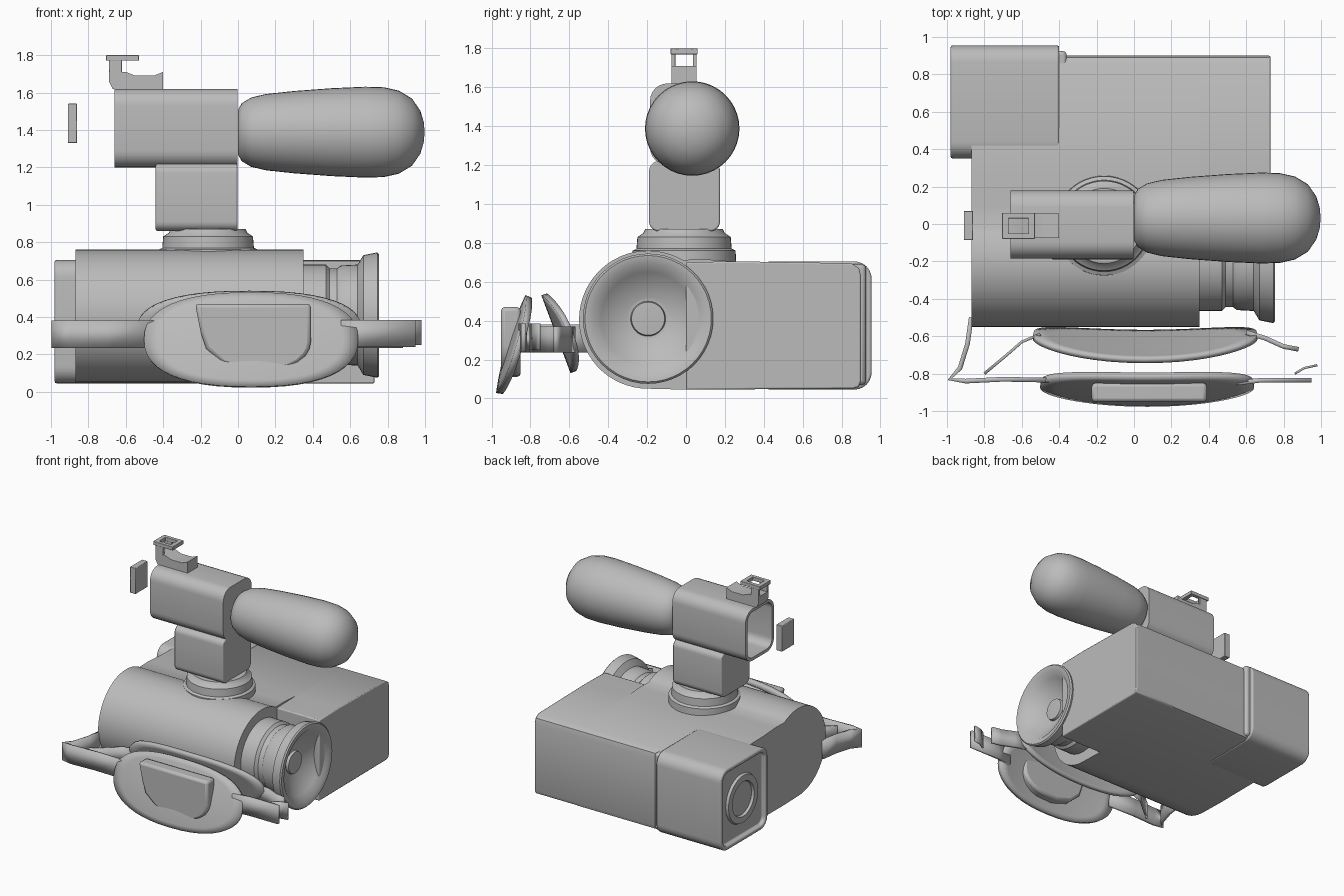
import bpy, bmesh, math
from mathutils import Vector

if "Cube" in bpy.data.objects:
    bpy.data.objects.remove(bpy.data.objects["Cube"], do_unlink=True)

grey = bpy.data.materials.new("plain grey")
grey.use_nodes = True
grey.diffuse_color = (0.5, 0.5, 0.5, 1)
grey.node_tree.nodes["Principled BSDF"].inputs["Base Color"].default_value = (0.5, 0.5, 0.5, 1)


def finish(name, bm, angle=35, solid=0, bevel=0):
    """Turn a bmesh into a shaded object, with optional thickness and bevel."""
    bmesh.ops.recalc_face_normals(bm, faces=bm.faces)
    mesh = bpy.data.meshes.new(name)
    bm.to_mesh(mesh)
    bm.free()
    mesh.materials.append(grey)
    ob = bpy.data.objects.new(name, mesh)
    bpy.context.collection.objects.link(ob)
    if solid:
        m = ob.modifiers.new("thickness", 'SOLIDIFY')
        m.thickness, m.offset = solid, 0
    if bevel:
        m = ob.modifiers.new("soft edges", 'BEVEL')
        m.width, m.segments = bevel, 2
        m.limit_method, m.angle_limit = 'ANGLE', math.radians(50)
    bpy.ops.object.select_all(action='DESELECT')
    ob.select_set(True)
    bpy.context.view_layer.objects.active = ob
    bpy.ops.object.shade_smooth_by_angle(angle=math.radians(angle))
    return ob


def rounded(a0, a1, b0, b1, r, seg=6):
    """Rounded rectangle outline."""
    pts = []
    corners = [(a1 - r, b1 - r), (a0 + r, b1 - r), (a0 + r, b0 + r), (a1 - r, b0 + r)]
    for k, (a, b) in enumerate(corners):
        for i in range(seg + 1):
            t = math.pi / 2 * (k + i / seg)
            pts.append((a + r * math.cos(t), b + r * math.sin(t)))
    return pts


def prism(name, outline, lo, hi, axis='x', recess=None, bevel=0):
    """Extrude an outline along an axis; recess = (rim, depth) hollows the low end."""
    bm = bmesh.new()
    place = (lambda a, b, c: (c, a, b)) if axis == 'x' else (lambda a, b, c: (a, c, b))
    base = bm.faces.new([bm.verts.new(place(a, b, lo)) for a, b in outline])
    top = bmesh.ops.extrude_face_region(bm, geom=[base], use_keep_orig=True)["geom"]
    shift = Vector(place(0, 0, hi - lo))
    bmesh.ops.translate(bm, vec=shift, verts=[v for v in top if isinstance(v, bmesh.types.BMVert)])
    bmesh.ops.recalc_face_normals(bm, faces=bm.faces)
    if recess:
        bmesh.ops.inset_region(bm, faces=[base], thickness=recess[0])
        inner = bmesh.ops.extrude_face_region(bm, geom=[base])["geom"]
        bmesh.ops.delete(bm, geom=[base], context='FACES')
        bmesh.ops.translate(bm, vec=shift.normalized() * recess[1],
                            verts=[v for v in inner if isinstance(v, bmesh.types.BMVert)])
    return finish(name, bm, bevel=bevel)


def block(name, lo, hi, bevel=0.008):
    return prism(name, [(lo[1], lo[2]), (hi[1], lo[2]), (hi[1], hi[2]), (lo[1], hi[2])],
                 lo[0], hi[0], bevel=bevel)


def lathe(name, profile, centre, axis='x', steps=48, angle=35):
    """Revolve (distance along axis, radius) points."""
    bm = bmesh.new()
    verts = []
    for d, r in profile:
        verts.append(bm.verts.new((d, 0, r) if axis == 'x' else (r, 0, d)))
    for a, b in zip(verts, verts[1:]):
        bm.edges.new((a, b))
    bmesh.ops.spin(bm, geom=bm.verts[:] + bm.edges[:], cent=(0, 0, 0), steps=steps,
                   axis=(1, 0, 0) if axis == 'x' else (0, 0, 1), angle=2 * math.pi)
    bmesh.ops.remove_doubles(bm, verts=bm.verts, dist=0.0005)
    bmesh.ops.translate(bm, vec=centre, verts=bm.verts)
    return finish(name, bm, angle)


def ribbon(name, path, z0, z1, thick=0.025):
    """Upright strap following an (x, y) path."""
    bm = bmesh.new()
    rows = [[bm.verts.new((x, y, z)) for z in (z0, z1)] for x, y in path]
    for a, b in zip(rows, rows[1:]):
        bm.faces.new((a[0], b[0], b[1], a[1]))
    return finish(name, bm, 50, solid=thick)


def pad(name, cx, cz, rx, rz, depth, thick, power=2.4, rings=7, steps=48):
    """Curved oval cushion; depth(u, v) gives y for u, v in -1..1."""
    bm = bmesh.new()
    mid = bm.verts.new((cx, depth(0, 0), cz))
    prev = None
    for k in range(1, rings + 1):
        ring = []
        for i in range(steps):
            t = 2 * math.pi * i / steps
            c, s = math.cos(t), math.sin(t)
            u = k / rings * math.copysign(abs(c) ** (2 / power), c)
            v = k / rings * math.copysign(abs(s) ** (2 / power), s)
            ring.append(bm.verts.new((cx + rx * u, depth(u, v), cz + rz * v)))
        for i in range(steps):
            j = (i + 1) % steps
            if prev:
                bm.faces.new((prev[i], ring[i], ring[j], prev[j]))
            else:
                bm.faces.new((mid, ring[i], ring[j]))
        prev = ring
    return finish(name, bm, 50, solid=thick)


# Main housing: round front barrel flowing into a boxy back
barrel = [(-0.195 + 0.355 * math.cos(math.radians(a)), 0.405 + 0.355 * math.sin(math.radians(a)))
          for a in range(60, 271, 6)]
back = [(0, 0.045), (0.86, 0.05), (0.89, 0.06), (0.9, 0.09),
        (0.9, 0.63), (0.89, 0.67), (0.85, 0.695), (0.25, 0.705), (0.1, 0.715)]
prism("housing", barrel + back, -0.87, 0.35)
prism("housing_front_box", [(0, 0.7)] + back[:-2] + [(0.25, 0.705)], 0.33, 0.73, bevel=0.008)

# Battery bulge at the rear, with a round socket
prism("battery_bulge", rounded(0.35, 0.955, 0.045, 0.705, 0.09), -0.98, -0.4,
      recess=(0.035, 0.03), bevel=0.01)
block("bulge_step", (-0.42, 0.5, 0.07), (-0.36, 0.925, 0.69), 0.02)
lathe("battery_socket", [(-0.945, 0.2), (-0.97, 0.19), (-0.97, 0.14), (-0.94, 0.13), (-0.94, 0)],
      (0, 0.65, 0.375))

# Lens with flared hood and recessed glass
lathe("lens", [(0.3, 0.27), (0.47, 0.27), (0.49, 0.25), (0.53, 0.25), (0.55, 0.265), (0.64, 0.27),
               (0.67, 0.32), (0.745, 0.335), (0.755, 0.325), (0.75, 0.285), (0.71, 0.24),
               (0.63, 0.11), (0.63, 0.09), (0.65, 0.085), (0.655, 0)], (0, -0.195, 0.41))

# Microphone mount
lathe("mount_collar", [(0.66, 0.27), (0.76, 0.265), (0.77, 0.245), (0.83, 0.24), (0.85, 0.21), (0.87, 0.2),
                       (0.87, 0)], (-0.16, -0.01, 0), axis='z')
prism("mount_post", rounded(-0.19, 0.175, 0.86, 1.22, 0.05), -0.44, -0.003, bevel=0.008)
prism("microphone_holder", rounded(-0.185, 0.18, 1.2, 1.62, 0.09), -0.66, -0.003, recess=(0.025, 0.5))

# Foam microphone
lathe("microphone_foam", [(0, 0), (0, 0.12), (0.02, 0.155), (0.07, 0.185), (0.15, 0.204), (0.3, 0.22),
                          (0.5, 0.235), (0.68, 0.243), (0.78, 0.24), (0.86, 0.222), (0.93, 0.18),
                          (0.975, 0.115), (0.993, 0.055), (0.998, 0)], (0, 0.032, 1.388), steps=40, angle=60)

# Sight bracket on the holder: foot, two posts and a square frame
prism("bracket_foot", [(-0.69, 1.66), (-0.67, 1.62), (-0.4, 1.62), (-0.4, 1.71), (-0.45, 1.69),
                       (-0.55, 1.69), (-0.6, 1.71), (-0.69, 1.71)], -0.075, 0.055, axis='y')
for side, y in (("right", -0.075), ("left", 0.035)):
    block("bracket_post_" + side, (-0.69, y, 1.7), (-0.62, y + 0.02, 1.78), 0.003)
    block("sight_bar_" + side, (-0.705, y - 0.005, 1.77), (-0.53, y + 0.025, 1.8), 0.003)
for end, x in (("back", -0.705), ("front", -0.565)):
    block("sight_bar_" + end, (x, -0.07, 1.77), (x + 0.035, 0.05, 1.8), 0.003)

# Loose eyepiece plate
block("eyepiece_plate", (-0.91, -0.085, 1.33), (-0.86, 0.07, 1.54), 0.004)

# Hand strap: outer cushion, raised grip, inner cushion and webbing
pad("outer_pad", 0.07, 0.275, 0.57, 0.25,
    lambda u, v: -0.905 + 0.075 * v + 0.05 * u * u + 0.02 * v * v, 0.035)
grip = [(-0.23, 0.47), (0.39, 0.47), (0.39, 0.27)]
grip += [(0.16 + 0.23 * math.cos(math.radians(a)), 0.27 + 0.16 * math.sin(math.radians(a)))
         for a in range(-15, -90, -15)]
grip += [(0.06, 0.11), (-0.08, 0.15), (-0.17, 0.23), (-0.2, 0.32)]
prism("grip_cushion", grip, -0.952, -0.85, axis='y', bevel=0.02)
pad("inner_pad", 0.06, 0.335, 0.6, 0.2,
    lambda u, v: -0.655 - 0.075 * v + 0.06 * u * u, 0.03)
ribbon("outer_strap_right", [(-0.87, -0.5), (-0.89, -0.64), (-0.93, -0.77), (-0.985, -0.83),
                             (-0.9, -0.84), (-0.7, -0.83), (-0.45, -0.835)], 0.235, 0.38)
ribbon("outer_strap_left", [(0.55, -0.85), (0.68, -0.835), (0.95, -0.835)], 0.24, 0.385)
ribbon("inner_strap_right", [(-0.5, -0.59), (-0.6, -0.63), (-0.68, -0.7), (-0.8, -0.8)], 0.235, 0.37, 0.015)
ribbon("inner_strap_left", [(0.6, -0.58), (0.7, -0.61), (0.8, -0.655), (0.88, -0.67)], 0.235, 0.37)
ribbon("strap_tip", [(0.86, -0.8), (0.91, -0.77), (0.98, -0.755)], 0.25, 0.385, 0.012)
